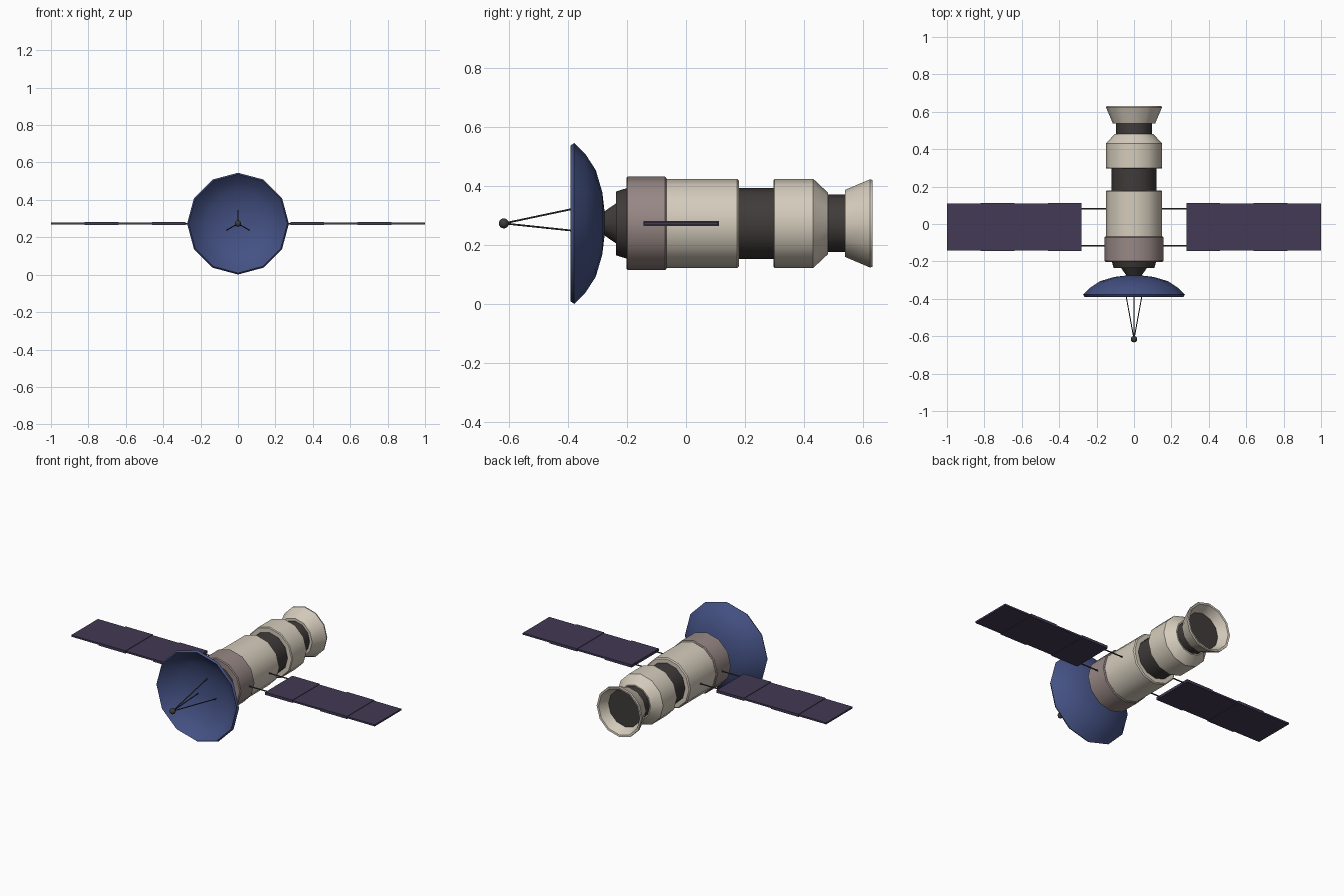
import bpy, bmesh, math
from mathutils import Vector

if "Cube" in bpy.data.objects:
    bpy.data.objects.remove(bpy.data.objects["Cube"])

CZ = 0.273  # height of the long axis


def mat(name, rgb):
    m = bpy.data.materials.new(name)
    m.diffuse_color = (*rgb, 1)
    m.use_nodes = True
    m.node_tree.nodes["Principled BSDF"].inputs["Base Color"].default_value = m.diffuse_color
    return m


CREAM = mat("cream hull", (0.66, 0.60, 0.50))
DARK = mat("dark grey", (0.05, 0.044, 0.042))
MAUVE = mat("dusty mauve", (0.31, 0.245, 0.235))
BLUE = mat("dish blue", (0.058, 0.083, 0.23))
PURPLE = mat("panel purple", (0.055, 0.042, 0.09))


def finish(bm, name, m, smooth=True):
    bmesh.ops.recalc_face_normals(bm, faces=bm.faces)
    me = bpy.data.meshes.new(name)
    bm.to_mesh(me)
    bm.free()
    ob = bpy.data.objects.new(name, me)
    bpy.context.collection.objects.link(ob)
    me.materials.append(m)
    if smooth:
        bpy.ops.object.select_all(action='DESELECT')
        ob.select_set(True)
        bpy.context.view_layer.objects.active = ob
        bpy.ops.object.shade_smooth_by_angle(angle=math.radians(32))
    return ob


def lathe(name, profile, m, n=12):
    """Turn (y, radius) points round the long axis; both ends are closed."""
    bm = bmesh.new()
    rings = []
    for y, r in profile:
        if r == 0:
            rings.append([bm.verts.new((0, y, CZ))] * n)
        else:
            rings.append([bm.verts.new((r * math.cos(2 * math.pi * i / n), y,
                                        CZ + r * math.sin(2 * math.pi * i / n)))
                          for i in range(n)])
    for a, b in zip(rings, rings[1:]):
        for i in range(n):
            j = (i + 1) % n
            bm.faces.new(list(dict.fromkeys((a[i], a[j], b[j], b[i]))))
    for ring, p in ((rings[0], profile[0]), (rings[-1], profile[-1])):
        if p[1] > 0:
            bm.faces.new(ring)
    return finish(bm, name, m)


def rod(name, a, b, r, m):
    a, b = Vector(a), Vector(b)
    d = b - a
    bm = bmesh.new()
    bmesh.ops.create_cone(bm, cap_ends=True, segments=6, radius1=r, radius2=r, depth=d.length)
    bm.transform(d.to_track_quat('Z', 'Y').to_matrix().to_4x4())
    bmesh.ops.translate(bm, vec=(a + b) / 2, verts=bm.verts)
    return finish(bm, name, m, False)


def box(name, x0, x1, y0, y1, h, m):
    bm = bmesh.new()
    bmesh.ops.create_cube(bm, size=1)
    bmesh.ops.scale(bm, vec=(abs(x1 - x0), y1 - y0, 2 * h), verts=bm.verts)
    bmesh.ops.translate(bm, vec=((x0 + x1) / 2, (y0 + y1) / 2, CZ), verts=bm.verts)
    return finish(bm, name, m, False)


# Dish: thin closed shell, outside then rim then inside
lathe("dish", [(-0.276, 0), (-0.276, 0.045), (-0.283, 0.105), (-0.305, 0.18), (-0.340, 0.234),
               (-0.378, 0.272), (-0.390, 0.264), (-0.347, 0.225), (-0.315, 0.172),
               (-0.293, 0.10), (-0.286, 0.042), (-0.286, 0)], BLUE)

# Feed antenna: three struts and a ball
for k in range(3):
    t = math.radians(90 + 120 * k)
    rod("feed_strut", (0.07 * math.cos(t), -0.284, CZ + 0.07 * math.sin(t)),
        (0, -0.616, CZ), 0.003, DARK)
bm = bmesh.new()
bmesh.ops.create_uvsphere(bm, u_segments=12, v_segments=8, radius=0.017)
bmesh.ops.translate(bm, vec=(0, -0.616, CZ), verts=bm.verts)
finish(bm, "feed_ball", DARK)

# Hull sections from front to back
lathe("dish_neck", [(-0.28, 0.038), (-0.236, 0.068), (-0.236, 0.108), (-0.198, 0.12)], DARK)
lathe("front_collar", [(-0.202, 0.153), (-0.197, 0.158), (-0.071, 0.158), (-0.066, 0.153)], MAUVE)
lathe("main_hull", [(-0.068, 0.151), (0.173, 0.151), (0.179, 0.145)], CREAM)
lathe("middle_ring", [(0.175, 0.12), (0.30, 0.12)], DARK)
lathe("rear_hull", [(0.296, 0.146), (0.300, 0.151), (0.430, 0.151), (0.480, 0.104)], CREAM)
lathe("rear_ring", [(0.477, 0.097), (0.545, 0.097)], DARK)

# Engine bell, hollow at the back, with a dark floor
lathe("engine_bell", [(0.537, 0.0), (0.537, 0.113), (0.622, 0.149), (0.631, 0.147),
                      (0.629, 0.136), (0.570, 0.108), (0.570, 0)], CREAM)
lathe("engine_floor", [(0.566, 0.109), (0.574, 0.109)], DARK)

# Solar wings on both sides: alternating thicker and thinner panels
for s in (-1, 1):
    for k in range(4):
        e = 0.003 if k % 2 == 0 else 0
        box("solar_panel", s * (0.28 + 0.18 * k), s * (0.46 + 0.18 * k),
            -0.141 - e, 0.109 + e, 0.005 + e, PURPLE)
    for y in (-0.117, 0.081):
        rod("wing_strut", (s * 0.12, y, CZ), (s * 0.29, y, CZ), 0.004, DARK)
